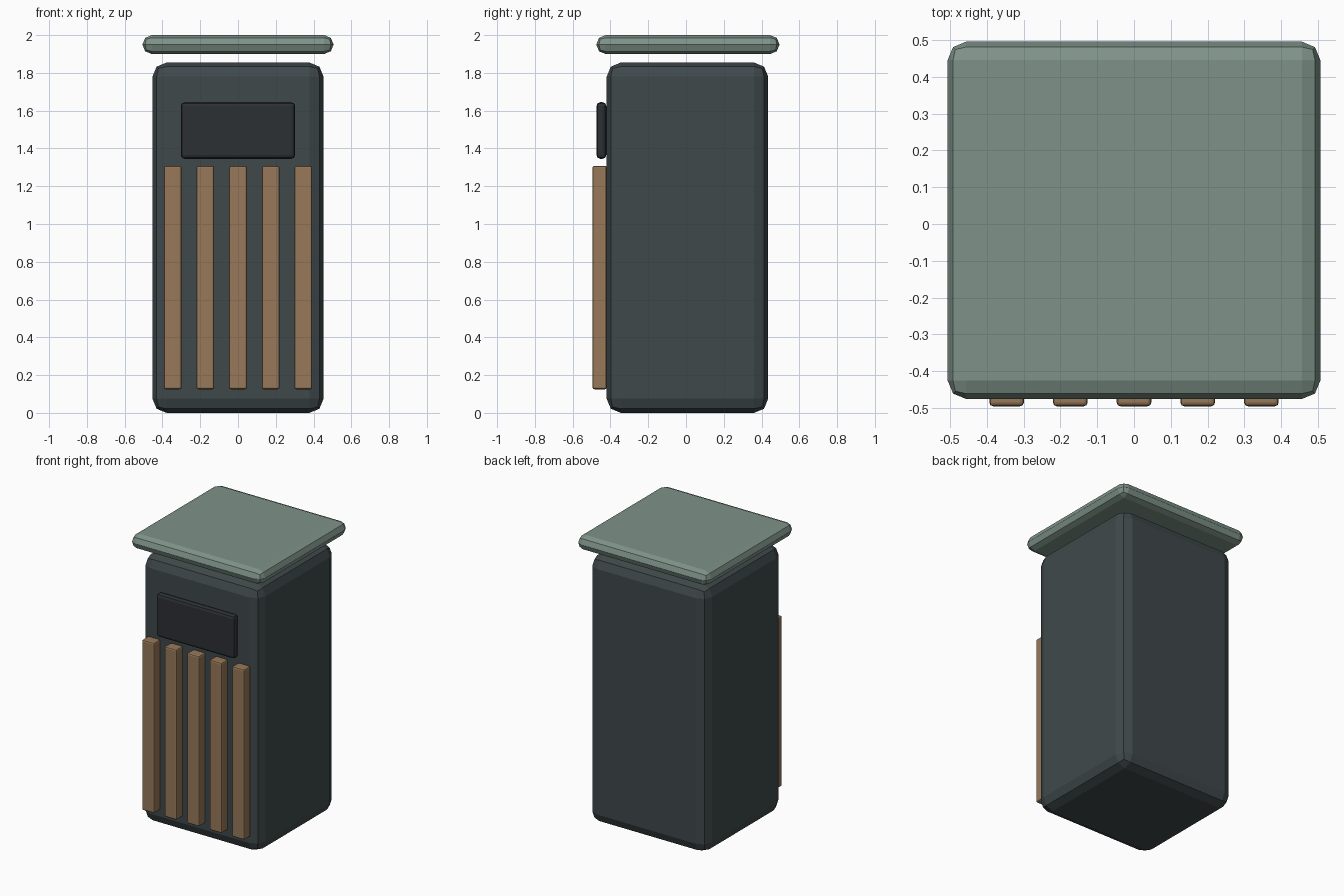
import bpy

if "Cube" in bpy.data.objects:
    bpy.data.objects.remove(bpy.data.objects["Cube"])


def material(name, color):
    m = bpy.data.materials.new(name)
    m.diffuse_color = (*color, 1)
    m.use_nodes = True
    m.node_tree.nodes["Principled BSDF"].inputs["Base Color"].default_value = m.diffuse_color
    return m


def box(name, lo, hi, bevel, mat, segments=2):
    """Bevelled box between two opposite corners."""
    bpy.ops.mesh.primitive_cube_add(size=1, location=[(a + b) / 2 for a, b in zip(lo, hi)])
    ob = bpy.context.object
    ob.name = name
    ob.scale = [b - a for a, b in zip(lo, hi)]
    bpy.ops.object.transform_apply(location=False, rotation=False, scale=True)
    mod = ob.modifiers.new("rounded_edges", 'BEVEL')
    mod.width = bevel
    mod.segments = segments
    ob.data.materials.append(mat)
    return ob


dark = material("dark_metal", (0.05, 0.066, 0.07))
green = material("green_metal", (0.21, 0.29, 0.25))
wood = material("wood", (0.31, 0.19, 0.10))
black = material("black", (0.025, 0.029, 0.034))

# Bin body and floating lid
box("body", (-0.453, -0.42, 0.005), (0.453, 0.435, 1.86), 0.075, dark)
box("lid", (-0.506, -0.475, 1.90), (0.506, 0.495, 2.0), 0.0495, green)

# Opening panel on the front
box("opening_panel", (-0.302, -0.474, 1.345), (0.302, -0.422, 1.645), 0.02, black)

# Wooden front slats
for i in range(5):
    x = (i - 2) * 0.173
    box(f"slat_{i + 1}", (x - 0.047, -0.495, 0.125), (x + 0.047, -0.42, 1.308), 0.01, wood)

# Stand the body exactly on the ground
bpy.data.objects["body"].location.z -= 0.005
